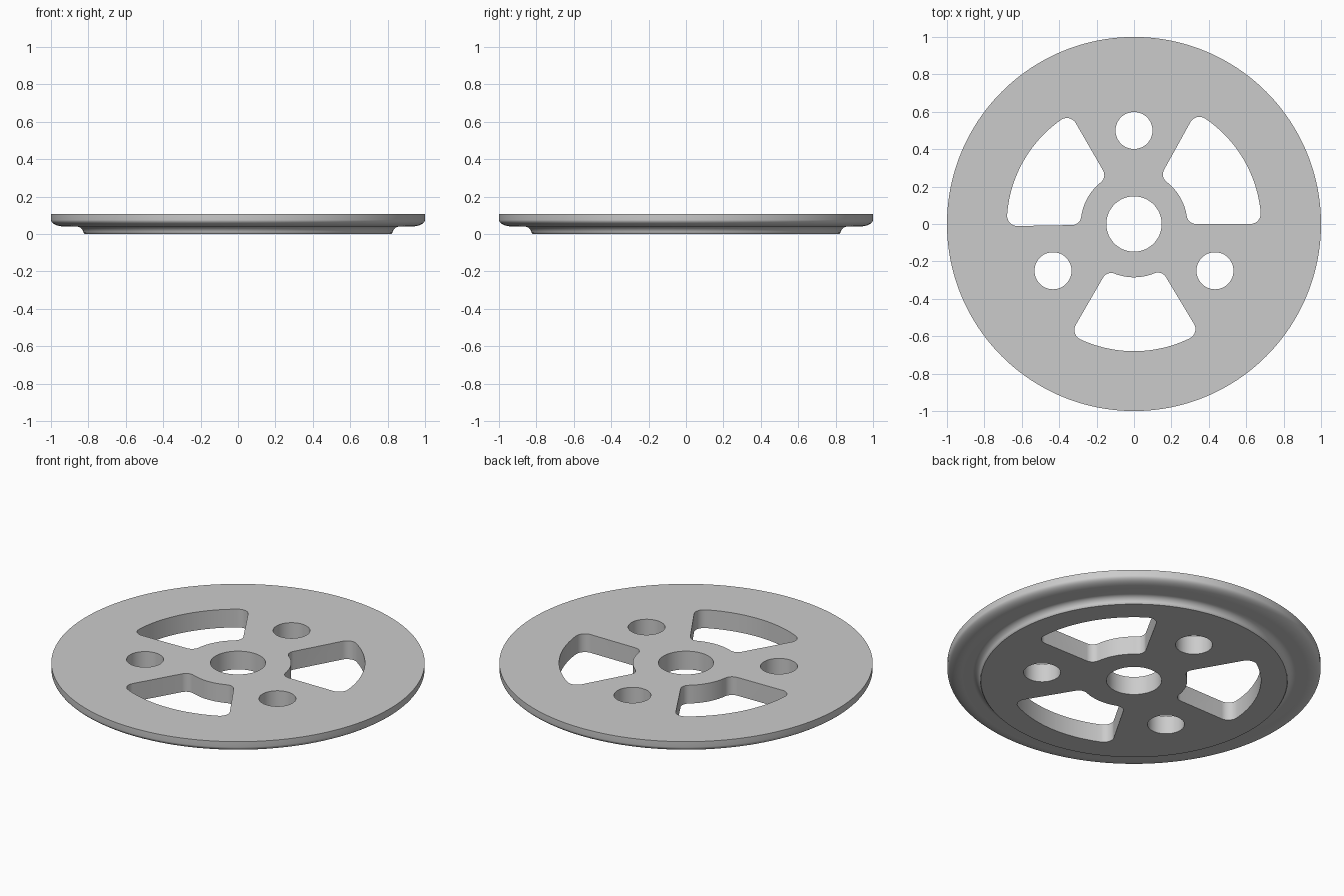
import bpy, bmesh, math
from math import radians, sin, cos, asin

if "Cube" in bpy.data.objects:
    bpy.data.objects.remove(bpy.data.objects["Cube"])

grey = bpy.data.materials.new("plain grey")
grey.use_nodes = True
colour = (0.6, 0.6, 0.6, 1)
grey.diffuse_color = colour
grey.node_tree.nodes["Principled BSDF"].inputs["Base Color"].default_value = colour

SEGMENTS = 192
TOP = 0.108


def arc(cx, cy, r, start, end, steps):
    """Points on an arc, angles in radians."""
    return [(cx + r * cos(start + (end - start) * i / steps),
             cy + r * sin(start + (end - start) * i / steps))
            for i in range(steps + 1)]


def new_object(name, bm):
    bmesh.ops.recalc_face_normals(bm, faces=bm.faces)
    mesh = bpy.data.meshes.new(name)
    bm.to_mesh(mesh)
    bm.free()
    mesh.materials.append(grey)
    obj = bpy.data.objects.new(name, mesh)
    bpy.context.collection.objects.link(obj)
    return obj


def lathe(name, profile):
    """Turn a profile of (radius, height) into a capped solid."""
    bm = bmesh.new()
    rings = []
    for r, z in profile:
        rings.append([bm.verts.new((x, y, z)) for x, y in
                      arc(0, 0, r, 0, 2 * math.pi, SEGMENTS)[:-1]])
    for low, high in zip(rings, rings[1:]):
        for i in range(SEGMENTS):
            j = (i + 1) % SEGMENTS
            bm.faces.new((low[i], low[j], high[j], high[i]))
    bm.faces.new(rings[0])
    bm.faces.new(rings[-1])
    return new_object(name, bm)


def add_prism(bm, outline):
    """Add a tall straight prism reaching through the disc."""
    face = bm.faces.new([bm.verts.new((x, y, -0.1)) for x, y in outline])
    out = bmesh.ops.extrude_face_region(bm, geom=[face])
    verts = [v for v in out["geom"] if isinstance(v, bmesh.types.BMVert)]
    bmesh.ops.translate(bm, verts=verts, vec=(0, 0, 0.4))


def window(start, end, r_in=0.285, r_out=0.68, f_in=0.05, f_out=0.055):
    """Ring sector with four rounded corners."""
    a_in, a_out = asin(f_in / (r_in + f_in)), asin(f_out / (r_out - f_out))
    quarter = math.pi / 2

    def corner(r, angle, f, first, last):
        return arc(r * cos(angle), r * sin(angle), f, first, last, 10)

    ro, ri = r_out - f_out, r_in + f_in
    points = corner(ro, start + a_out, f_out, start - quarter, start + a_out)
    points += arc(0, 0, r_out, start + a_out, end - a_out, 28)[1:-1]
    points += corner(ro, end - a_out, f_out, end - a_out, end + quarter)
    points += corner(ri, end - a_in, f_in, end + quarter, end - a_in + math.pi)
    points += arc(0, 0, r_in, end - a_in, start + a_in, 16)[1:-1]
    points += corner(ri, start + a_in, f_in, start + a_in + math.pi, start + 3 * quarter)
    return points


# Disc: raised underside, concave step, rounded lower rim, straight edge
step = arc(0.865, 0.0, 0.04, math.pi, math.pi / 2, 10)
rim = arc(0.925, 0.075, 0.075, -math.pi / 2, 0, 12)
rim = [(r, 0.04 + (z * 35 / 75)) for r, z in rim]
disc = lathe("wheel_disc", [(0.82, 0)] + step[1:] + rim + [(1.0, TOP)])

# Cutter: centre bore, three bolt holes and three windows
bm = bmesh.new()
add_prism(bm, arc(0, 0, 0.148, 0, 2 * math.pi, 64)[:-1])
for turn in (0, 120, 240):
    a = radians(turn + 90)
    add_prism(bm, arc(0.5 * cos(a), 0.5 * sin(a), 0.099, 0, 2 * math.pi, 48)[:-1])
    add_prism(bm, window(radians(turn), radians(turn + 61)))
cutter = new_object("hole_cutter", bm)
cutter.hide_render = True

cut = disc.modifiers.new("holes", "BOOLEAN")
cut.operation = "DIFFERENCE"
cut.solver = "EXACT"
cut.object = cutter
bpy.ops.object.select_all(action="DESELECT")
disc.select_set(True)
bpy.context.view_layer.objects.active = disc
bpy.ops.object.modifier_apply(modifier=cut.name)
bpy.data.objects.remove(cutter)
bpy.ops.object.shade_smooth_by_angle(angle=radians(30))
